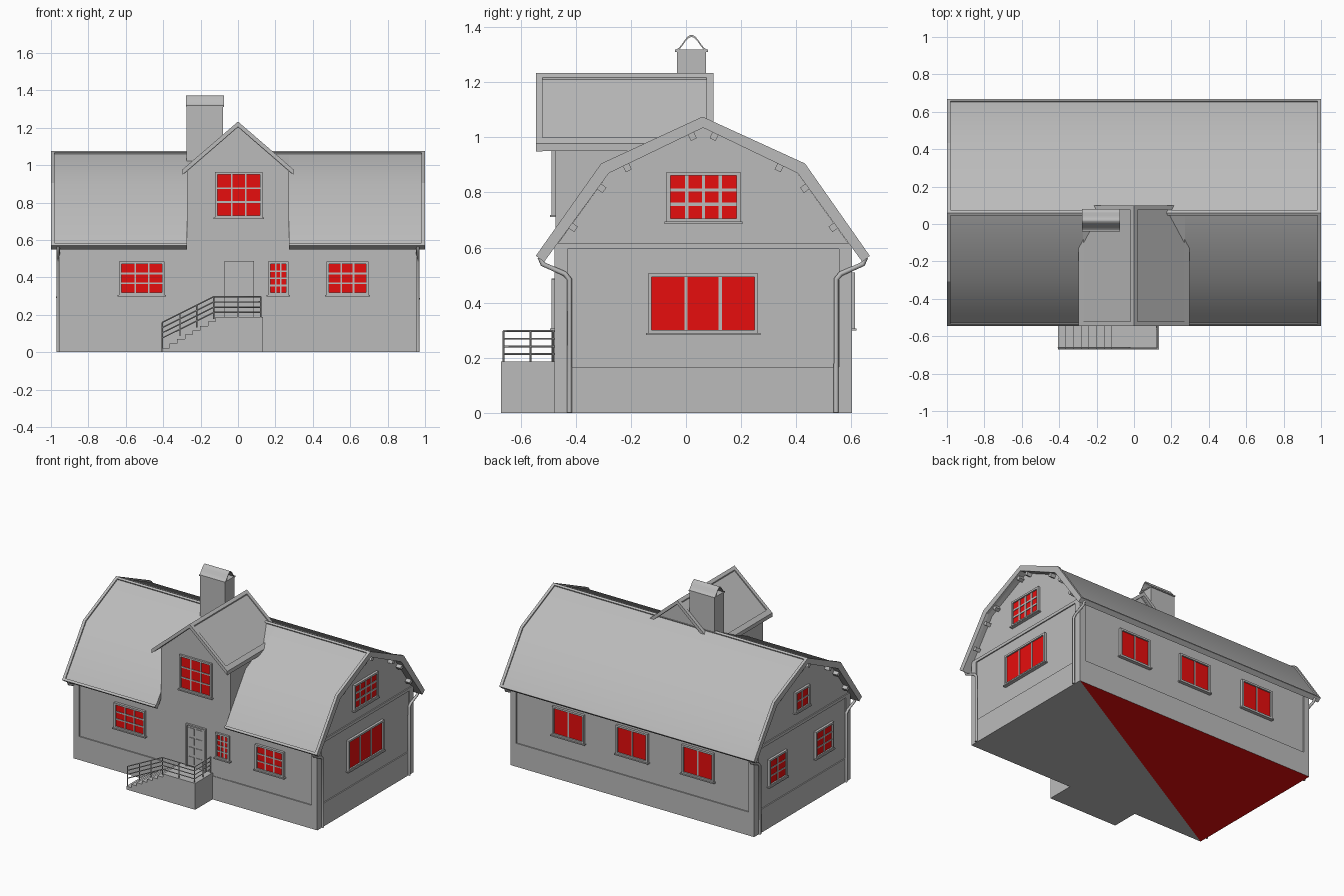
import bpy, bmesh, math
from mathutils import Vector

cube = bpy.data.objects.get("Cube")
if cube:
    bpy.data.objects.remove(cube, do_unlink=True)


def material(name, rgb):
    m = bpy.data.materials.new(name)
    m.use_nodes = True
    m.diffuse_color = (*rgb, 1)
    m.node_tree.nodes["Principled BSDF"].inputs["Base Color"].default_value = (*rgb, 1)
    return m


GREY = material("plain_grey", (0.5, 0.5, 0.5))
RED = material("bright_red", (0.8, 0.004, 0.004))


def finish(name, bm):
    bmesh.ops.recalc_face_normals(bm, faces=bm.faces)
    me = bpy.data.meshes.new(name)
    bm.to_mesh(me)
    bm.free()
    me.materials.append(GREY)
    me.materials.append(RED)
    ob = bpy.data.objects.new(name, me)
    bpy.context.collection.objects.link(ob)
    return ob


def add_box(bm, a, b, mat=0):
    a, b = Vector(a), Vector(b)
    verts = bmesh.ops.create_cube(bm, size=1)["verts"]
    for v in verts:
        v.co = (a + b) / 2 + Vector(v.co[i] * abs(b[i] - a[i]) for i in range(3))
    for f in {f for v in verts for f in v.link_faces}:
        f.material_index = mat


def box(name, a, b):
    bm = bmesh.new()
    add_box(bm, a, b)
    return finish(name, bm)


def prism(name, poly, axis, lo, hi):
    """Extrude a 2D outline (with z up) along the x or y axis."""
    bm = bmesh.new()
    put = (lambda p, t: (t, p[0], p[1])) if axis == "x" else (lambda p, t: (p[0], t, p[1]))
    face = bm.faces.new([bm.verts.new(put(p, lo)) for p in poly])
    new = bmesh.ops.extrude_face_region(bm, geom=[face])["geom"]
    shift = Vector(put((0, 0), hi - lo))
    bmesh.ops.translate(bm, vec=shift, verts=[v for v in new if isinstance(v, bmesh.types.BMVert)])
    return finish(name, bm)


def tube(name, paths, radius, res):
    cu = bpy.data.curves.new(name, "CURVE")
    cu.dimensions = "3D"
    cu.bevel_depth, cu.bevel_resolution, cu.use_fill_caps = radius, res, True
    for path in paths:
        s = cu.splines.new("POLY")
        s.points.add(len(path) - 1)
        for p, co in zip(s.points, path):
            p.co = (*co, 1)
    cu.materials.append(GREY)
    ob = bpy.data.objects.new(name, cu)
    bpy.context.collection.objects.link(ob)


def lerp(a, b, t):
    return tuple(Vector(a).lerp(Vector(b), t))


# Plinth, with a base split on the diagonal into two colours
X, YF, YB, T = 0.957, -0.478, 0.603, 0.008
bm = bmesh.new()
add_box(bm, (-X, YF, 0), (X, YB, 0.166))
bottom = min(bm.faces, key=lambda f: f.calc_center_median().z)
ends = sorted(bottom.verts, key=lambda v: v.co.x + v.co.y)
bmesh.utils.face_split(bottom, ends[0], ends[-1])
for f in bm.faces:
    c = f.calc_center_median()
    if c.z < 0.001 and c.x < 0:
        f.material_index = 1
finish("plinth", bm)

# Gambrel roof outline, outer and inner
OUT = [(-0.545, 0.57), (-0.308, 0.905), (0.06, 1.075), (0.432, 0.905), (0.667, 0.57)]
INN = [(-0.515, 0.548), (-0.28, 0.87), (0.062, 1.035), (0.405, 0.87), (0.64, 0.548)]
LOW = [lerp(o, i, 0.22) for o, i in zip(OUT, INN)]

# Main walls up to the roof
walls = [(YF + T, 0.01), (YB - T, 0.01), (YB - T, 0.608)] + INN[3:0:-1] + [(YF + T, 0.608)]
prism("house_walls", walls, "x", -X + T, X - T)

# Corner boards and gable belts
for sx, side in ((1, "left"), (-1, "right")):
    for y0, y1, end in ((YF, YF + 0.048, "front"), (YB - 0.048, YB, "back")):
        box(f"corner_board_{end}_{side}", (sx * X, y0, 0.16), (sx * (X - 0.045), y1, 0.6))
    box(f"gable_belt_{side}", (sx * X, YF, 0.595), (sx * 0.9, YB, 0.616))

# Roof slabs, leaving a gap in front for the dormer
full = LOW + INN[::-1]
for lo, hi, outline, part in ((-0.98, -0.272, full, "right"), (0.272, 0.98, full, "left"),
                              (-0.272, 0.272, LOW[1:] + INN[:0:-1], "middle")):
    roof = prism(f"roof_{part}", outline, "x", lo, hi)
    bpy.ops.object.select_all(action="DESELECT")
    roof.select_set(True)
    bpy.context.view_layer.objects.active = roof
    bpy.ops.object.shade_smooth_by_angle(angle=math.radians(36))

# Raised roof edges, and purlin ends below the rakes
for sx, side in ((1, "left"), (-1, "right")):
    prism(f"rake_board_{side}", OUT + INN[::-1], "x", *sorted((sx * 0.98, sx)))
    for seg, f in ((0, 0.38), (0, 0.82), (1, 0.15), (1, 0.84)):
        p, d = Vector(INN[seg]).lerp(Vector(INN[seg + 1]), f), Vector(INN[seg + 1]) - Vector(INN[seg])
        d = d.normalized() * 0.024
        n = Vector((d.y, -d.x))
        quad = [p - n * 0.2, p + d - n * 0.2, p + d + n, p + n]
        for flip in (False, True):
            shape = [(0.125 - q.x, q.y) if flip else tuple(q) for q in quad]
            prism(f"purlin_end_{side}", shape, "x", *sorted((sx * 0.93, sx * 0.985)))


def eave(i, j):
    return [OUT[i], lerp(OUT[i], OUT[j], 0.04), lerp(INN[i], INN[j], 0.04), INN[i]]


prism("back_eave_board", eave(4, 3), "x", -0.98, 0.98)
prism("front_eave_board_left", eave(0, 1), "x", 0.272, 0.98)
prism("front_eave_board_right", eave(0, 1), "x", -0.98, -0.272)
ridge = [lerp(OUT[2], OUT[1], 0.04), OUT[2], lerp(OUT[2], OUT[3], 0.04), INN[2]]
prism("ridge_board", ridge, "x", -0.98, 0.98)

# Dormer body and its gabled roof
gable = [(-0.272, 0.01), (0.272, 0.01), (0.272, 0.97), (0, 1.21), (-0.272, 0.97)]
prism("dormer_walls", gable, "y", YF + 0.004, 0.072)


def chevron(w, apex, base, thick):
    return [(-w, base), (0, apex), (w, base), (w, base - thick), (0, apex - thick), (-w, base - thick)]


prism("dormer_roof", chevron(0.29, 1.225, 0.973, 0.022), "y", -0.525, 0.08)
for name, y0, y1 in (("front", -0.545, -0.52), ("back", 0.075, 0.1)):
    prism(f"dormer_rake_{name}", chevron(0.297, 1.233, 0.977, 0.028), "y", y0, y1)
prism("dormer_ridge", chevron(0.018, 1.233, 1.2175, 0.02), "y", -0.53, 0.09)
for s in (1, -1):
    board = [(s * 0.297, 0.977), (s * 0.297, 0.95), (s * 0.27, 0.973), (s * 0.27, 1.0)]
    prism("dormer_eave_board", board, "y", -0.53, 0.09)

# Chimney with an arched metal cover
box("chimney", (-0.275, -0.033, 0.9), (-0.08, 0.073, 1.312))
box("chimney_slab", (-0.278, -0.04, 1.31), (-0.076, 0.08, 1.318))
arch = [(0.02 + 0.06 * t / 8, 1.318 + 0.027 * (1 + math.cos(math.pi * t / 8))) for t in range(-8, 9)]
prism("chimney_cover", arch + [(y, z - 0.008) for y, z in arch[::-1]], "x", -0.278, -0.076)

# Windows and door: u runs along the wall, d out of it
WALL = {"front": lambda u, d, z: (u, YF + T - d, z), "back": lambda u, d, z: (u, YB - T + d, z),
        "left": lambda u, d, z: (X - T + d, u, z), "right": lambda u, d, z: (-X + T - d, u, z)}


def window(name, side, u0, u1, z0, z1, cols, rows, bar=0.009):
    bm, at, e = bmesh.new(), WALL[side], 0.013

    def part(a, b, c, d, out, mat=0):
        add_box(bm, at(a, -0.004, c), at(b, out, d), mat)
    part(u0 + e, u1 - e, z0 + e, z1 - e, 0.008, 1)
    for a, b in ((u0, u0 + e), (u1 - e, u1)):
        part(a, b, z0, z1, 0.018)
    for a, b in ((z0, z0 + e), (z1 - e, z1)):
        part(u0, u1, a, b, 0.018)
    part(u0 - 0.008, u1 + 0.008, z0 - 0.006, z0 + 0.002, 0.024)
    for i in range(1, cols):
        u = u0 + e + (u1 - u0 - 2 * e) * i / cols
        part(u - bar / 2, u + bar / 2, z0 + e, z1 - e, 0.012)
    for i in range(1, rows):
        z = z0 + e + (z1 - z0 - 2 * e) * i / rows
        part(u0 + e, u1 - e, z - bar / 2, z + bar / 2, 0.012)
    finish(name, bm)


window("front_window_right", "front", -0.635, -0.393, 0.305, 0.485, 3, 3)
window("front_window_small", "front", 0.16, 0.27, 0.305, 0.485, 3, 4)
window("front_window_left", "front", 0.473, 0.697, 0.305, 0.485, 3, 3)
window("dormer_window", "front", -0.122, 0.13, 0.717, 0.963, 3, 3)
window("left_gable_window", "left", -0.07, 0.197, 0.692, 0.874, 4, 3, 0.012)
window("left_wide_window", "left", -0.138, 0.262, 0.288, 0.506, 3, 1, 0.012)
window("right_gable_window", "right", -0.015, 0.145, 0.705, 0.85, 2, 2)
for y in (0.34, -0.18):
    window("right_window", "right", y - 0.1, y + 0.1, 0.295, 0.485, 2, 3)
for x in (-0.517, 0, 0.5):
    window("back_window", "back", x - 0.125, x + 0.125, 0.305, 0.51, 2, 1)

# Panelled door
bm, at = bmesh.new(), WALL["front"]
add_box(bm, at(-0.072, 0, 0.187), at(0.086, 0.01, 0.487))
for u in (-0.072, 0.076):
    add_box(bm, at(u, 0, 0.187), at(u + 0.01, 0.018, 0.487))
add_box(bm, at(-0.072, 0, 0.477), at(0.086, 0.018, 0.487))
for i in range(2):
    for j in range(4):
        u, z = -0.05 + 0.06 * i, 0.21 + 0.068 * j
        add_box(bm, at(u, 0, z), at(u + 0.045, 0.014, z + 0.05))
finish("front_door", bm)

# Landing and steps
steps = [(0.134, 0), (0.134, 0.187), (-0.12, 0.187)]
for i in range(7):
    z = 0.187 * (7 - i) / 8
    steps += [(-0.12 - 0.041 * i, z), (-0.161 - 0.041 * i, z)]
prism("landing_and_steps", steps + [(steps[-1][0], 0)], "y", -0.672, YF + 0.01)

# Railing
RY, RX = -0.662, 0.122
rails = []
for k in range(4):
    h = 0.11 - 0.028 * k
    rails.append([(-0.405, RY, 0.05 + h), (-0.13, RY, 0.187 + h), (RX, RY, 0.187 + h), (RX, YF, 0.187 + h)])
for x in (-0.405, -0.31, -0.22, -0.13, 0, RX):
    top = 0.297 + min(0, (x + 0.13) * 0.5)
    rails.append([(x, RY, 0 if x < -0.4 else top - 0.12), (x, RY, top)])
for y in (-0.565, YF - 0.004):
    rails.append([(RX, y, 0.18), (RX, y, 0.297)])
tube("stair_railing", rails, 0.0035, 0)

# Downpipes at the four corners
for sx, side in ((1, "left"), (-1, "right")):
    for flip, end in ((False, "front"), (True, "back")):
        line = [(-0.53, 0.565), (-0.52, 0.54), (-0.44, 0.505), (-0.423, 0.485), (-0.423, 0.002)]
        tube(f"downpipe_{end}_{side}",
             [[(sx * 0.962, 0.122 - y if flip else y, z) for y, z in line]], 0.009, 2)
